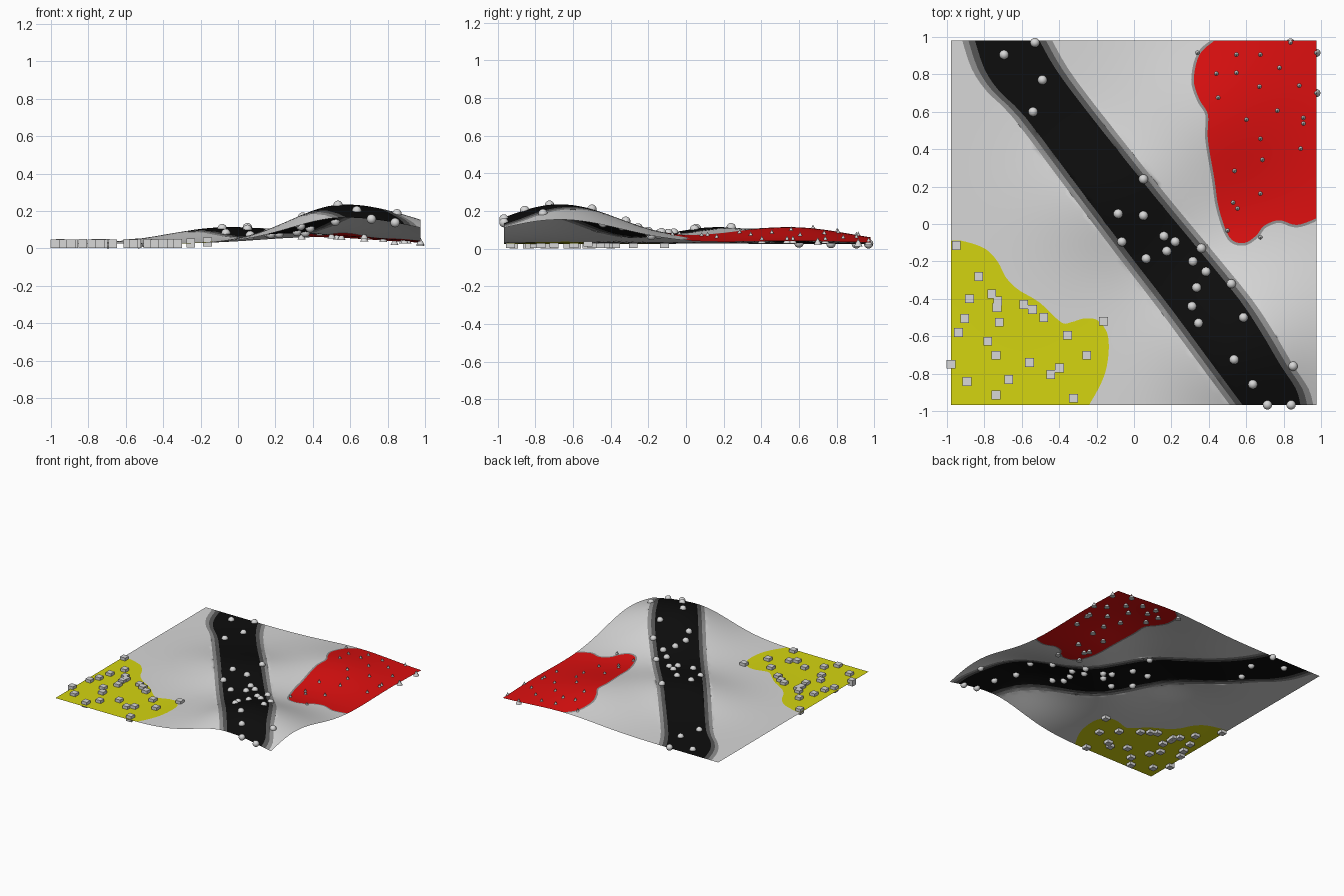
import bpy, bmesh, math
from mathutils import Vector, Matrix
from mathutils.geometry import delaunay_2d_cdt

if "Cube" in bpy.data.objects:
    bpy.data.objects.remove(bpy.data.objects["Cube"])

X0, X1, Y0, Y1 = -0.978, 0.975, -0.967, 0.98


def material(name, r, g, b):
    m = bpy.data.materials.new(name)
    m.diffuse_color = (r, g, b, 1)
    m.use_nodes = True
    m.node_tree.nodes["Principled BSDF"].inputs["Base Color"].default_value = m.diffuse_color
    return m


GREY = material("light grey", 0.68, 0.68, 0.68)
BLACK = material("black", 0.004, 0.004, 0.004)
DARK = material("dark grey", 0.09, 0.09, 0.09)
MID = material("mid grey", 0.28, 0.28, 0.28)
RED = material("red", 0.72, 0.005, 0.005)
YELLOW = material("yellow", 0.66, 0.66, 0.005)


def height(x, y):
    """Flat ground plus one tall hill and two low swells."""
    def hill(cx, cy, h, sx, sy):
        return h * math.exp(-((x - cx) / sx) ** 2 / 2 - ((y - cy) / sy) ** 2 / 2)
    tall = hill(0.57, -0.67, 0.21, 0.29 if x < 0.57 else 0.41, 0.33)
    return 0.025 + tall + hill(-0.1, 0.14, 0.08, 0.29, 0.24) + hill(0.42, 0.58, 0.085, 0.3, 0.3)


def smooth_curve(pts, steps=5):
    """Catmull-Rom curve through the points."""
    p = [Vector(q) for q in pts]
    p = [p[0]] + p + [p[-1]]
    out = []
    for a, b, c, d in zip(p, p[1:], p[2:], p[3:]):
        for i in range(steps):
            t = i / steps
            out.append(0.5 * (2 * b + (c - a) * t + (2 * a - 5 * b + 4 * c - d) * t * t
                              + (3 * b - a - 3 * c + d) * t ** 3))
    return out + [p[-1]]


def clamp(v):
    return Vector((min(max(v.x, X0), X1), min(max(v.y, Y0), Y1)))


def inside(poly, x, y):
    hit = False
    for a, b in zip(poly, poly[1:] + poly[:1]):
        if (a.y > y) != (b.y > y) and x < a.x + (y - a.y) * (b.x - a.x) / (b.y - a.y):
            hit = not hit
    return hit


def x_at(line, y):
    for a, b in zip(line, line[1:]):
        if b.y <= y <= a.y:
            return a.x + (y - a.y) * (b.x - a.x) / (b.y - a.y)
    return line[-1].x


# Outlines of the painted regions, in plan
road_left = smooth_curve([(-0.85, Y1), (-0.8, 0.83), (-0.72, 0.71), (-0.58, 0.57), (-0.3, 0.2),
                          (-0.02, -0.17), (0.2, -0.455), (0.4, -0.725), (0.58, Y0)], 3)
road_right = smooth_curve([(-0.505, Y1), (-0.42, 0.83), (-0.265, 0.62), (0.08, 0.185), (0.34, -0.13),
                           (0.56, -0.4), (0.68, -0.58), (0.78, -0.75), (0.865, -0.88), (0.89, Y0)], 3)
red_edge = smooth_curve([(0.43, Y1), (0.35, 0.905), (0.32, 0.77), (0.35, 0.665), (0.395, 0.585),
                         (0.395, 0.45), (0.43, 0.24), (0.45, 0.1), (0.49, -0.03), (0.53, -0.09),
                         (0.595, -0.1), (0.655, -0.06), (0.695, -0.01), (0.775, 0.02),
                         (0.87, -0.005), (X1, 0.03)])
yellow_edge = smooth_curve([(X0, -0.09), (-0.92, -0.09), (-0.8, -0.13), (-0.73, -0.2), (-0.685, -0.285),
                            (-0.62, -0.35), (-0.505, -0.42), (-0.39, -0.525), (-0.335, -0.525),
                            (-0.265, -0.505), (-0.195, -0.515), (-0.145, -0.58), (-0.135, -0.67),
                            (-0.15, -0.78), (-0.185, -0.87), (-0.24, Y0)])
red_edge = [clamp(v) for v in red_edge]
yellow_edge = [clamp(v) for v in yellow_edge]
red_rim = []
for i, v in enumerate(red_edge):
    d = (red_edge[min(i + 1, len(red_edge) - 1)] - red_edge[max(i - 1, 0)]).normalized()
    red_rim.append(clamp(v + Vector((d.y, -d.x)) * 0.014))
red_rim[0].y, red_rim[-1].x = Y1, X1


def shift(line, dx):
    return [Vector((v.x + dx, v.y)) for v in line]


INNER, OUTER = 0.035, 0.068
lines = [red_edge, red_rim, yellow_edge]
for w in (0, INNER, OUTER):
    lines += [shift(road_left, -w), shift(road_right, w)]
red_poly = red_edge + [Vector((X1, Y1))]
rim_poly = red_rim + [Vector((X1, Y1))]
yellow_poly = yellow_edge + [Vector((X0, Y0))]


def region(x, y):
    if inside(red_poly, x, y):
        return 4
    if inside(rim_poly, x, y):
        return 3
    if inside(yellow_poly, x, y):
        return 5
    out = max(x_at(road_left, y) - x, x - x_at(road_right, y))
    return 1 if out < 0 else 2 if out < INNER else 3 if out < OUTER else 0


# Terrain sheet: a grid cut along the region outlines
N = 64
pts = [Vector((X0 + (X1 - X0) * i / N, Y0 + (Y1 - Y0) * j / N))
       for i in range(N + 1) for j in range(N + 1)]
edges = []
for line in lines:
    start = len(pts)
    pts += line
    edges += [(k, k + 1) for k in range(start, len(pts) - 1)]
verts, _, faces, *_ = delaunay_2d_cdt(pts, edges, [], 0, 1e-5)
mesh = bpy.data.meshes.new("terrain")
mesh.from_pydata([(v.x, v.y, height(v.x, v.y)) for v in verts], [], [list(f) for f in faces])
for m in (GREY, BLACK, DARK, MID, RED, YELLOW):
    mesh.materials.append(m)
for p in mesh.polygons:
    p.material_index = region(p.center.x, p.center.y)
    p.use_smooth = True
bpy.context.collection.objects.link(bpy.data.objects.new("terrain", mesh))


def scatter(name, spots, add, smooth):
    """One small solid centred on the ground at every spot."""
    bm = bmesh.new()
    for x, y in spots:
        add(bm, Matrix.Translation((x, y, height(x, y))))
    me = bpy.data.meshes.new(name)
    bm.to_mesh(me)
    bm.free()
    me.materials.append(GREY)
    for p in me.polygons:
        p.use_smooth = smooth
    bpy.context.collection.objects.link(bpy.data.objects.new(name, me))


# Balls along the black strip
balls = [(-.695, .905), (-.53, .97), (-.49, .77), (-.54, .6), (.05, .24), (-.085, .055), (.05, .045),
         (-.065, -.095), (.065, -.185), (.16, -.065), (.22, -.095), (.175, -.145), (.36, -.13),
         (.315, -.2), (.385, -.255), (.335, -.34), (.52, -.32), (.31, -.44), (.345, -.53),
         (.585, -.5), (.535, -.725), (.635, -.857), (.85, -.76), (.713, -.967), (.84, -.967)]
scatter("strip_balls", balls, lambda bm, m: bmesh.ops.create_uvsphere(
    bm, u_segments=16, v_segments=10, radius=0.025, matrix=m), True)

# Cubes on the yellow patch
cubes = [(-.95, -.115), (-.83, -.28), (-.88, -.4), (-.76, -.375), (-.728, -.412), (-.733, -.447),
         (-.905, -.505), (-.72, -.525), (-.938, -.58), (-.59, -.43), (-.542, -.457), (-.483, -.5),
         (-.163, -.52), (-.355, -.595), (-.782, -.627), (-.738, -.702), (-.558, -.74), (-.253, -.702),
         (-.398, -.77), (-.445, -.805), (-.978, -.75), (-.893, -.842), (-.67, -.832), (-.738, -.915),
         (-.323, -.932)]
scatter("patch_cubes", cubes, lambda bm, m: bmesh.ops.create_cube(bm, size=0.047, matrix=m), False)

# Cones on the red patch
cones = [(.34, .915), (.547, .905), (.675, .905), (.837, .97), (.975, .915), (.44, .803), (.547, .808),
         (.777, .835), (.67, .734), (.883, .74), (.975, .7), (.45, .675), (.766, .606), (.6, .558),
         (.905, .568), (.905, .537), (.675, .456), (.89, .403), (.686, .344), (.537, .285),
         (.675, .163), (.53, .115), (.553, .083), (.5, -.035), (.675, -.072)]
scatter("patch_cones", cones, lambda bm, m: bmesh.ops.create_cone(
    bm, cap_ends=True, segments=16, radius1=0.022, radius2=0, depth=0.042, matrix=m), False)
